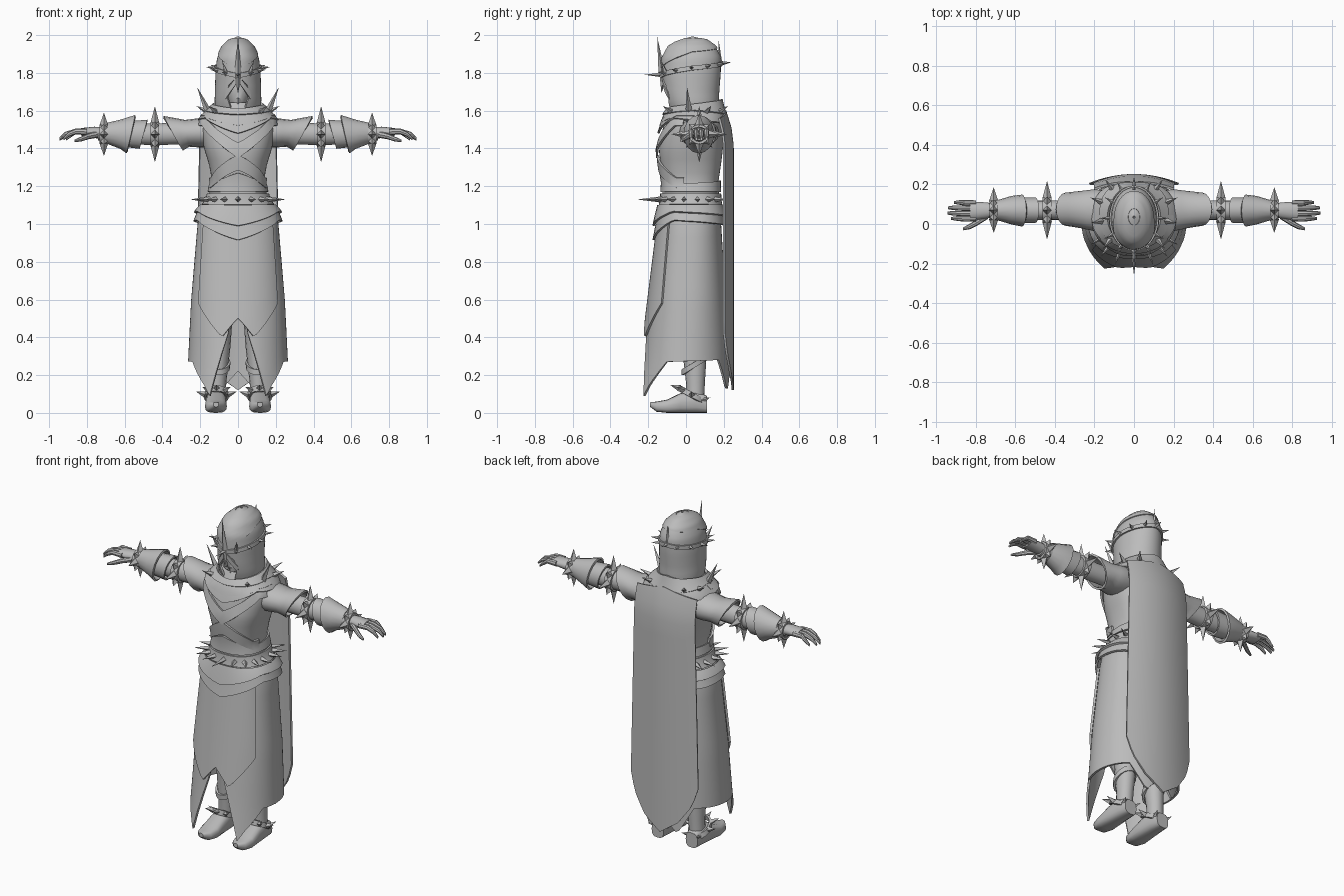
import bpy, bmesh, math
from mathutils import Vector

if "Cube" in bpy.data.objects:
    bpy.data.objects.remove(bpy.data.objects["Cube"])

grey = bpy.data.materials.new("plain grey")
grey.use_nodes = True
grey.diffuse_color = (0.5, 0.5, 0.5, 1)
grey.node_tree.nodes["Principled BSDF"].inputs["Base Color"].default_value = (0.5, 0.5, 0.5, 1)


def interp(table, k):
    """Linear lookup of the row of values at key k."""
    if k <= table[0][0]:
        return table[0][1:]
    for p, q in zip(table, table[1:]):
        if k <= q[0]:
            f = (k - p[0]) / (q[0] - p[0])
            return [a + (b - a) * f for a, b in zip(p[1:], q[1:])]
    return table[-1][1:]


def spow(v, p):
    return math.copysign(abs(v) ** p, v)


def finish(name, bm, t=0, mirror=False, angle=35):
    mesh = bpy.data.meshes.new(name)
    bm.to_mesh(mesh)
    bm.free()
    mesh.materials.append(grey)
    ob = bpy.data.objects.new(name, mesh)
    bpy.context.collection.objects.link(ob)
    bpy.ops.object.select_all(action='DESELECT')
    ob.select_set(True)
    bpy.context.view_layer.objects.active = ob
    if t:
        m = ob.modifiers.new("thickness", 'SOLIDIFY')
        m.thickness, m.offset = t, 0
        bpy.ops.object.modifier_apply(modifier=m.name)
    bpy.ops.object.shade_smooth_by_angle(angle=math.radians(angle))
    if mirror:
        ob.modifiers.new("mirror", 'MIRROR')
    return ob


def sheet(name, f, nu, nv, t=0, cap=False, mirror=False):
    """Grid surface from f(u, v); coincident seams are welded."""
    bm = bmesh.new()
    g = [[bm.verts.new(f(i / nu, j / nv)) for i in range(nu + 1)] for j in range(nv + 1)]
    for j in range(nv):
        for i in range(nu):
            bm.faces.new((g[j][i], g[j][i + 1], g[j + 1][i + 1], g[j + 1][i]))
    bmesh.ops.remove_doubles(bm, verts=bm.verts, dist=1e-5)
    if cap:
        bmesh.ops.holes_fill(bm, edges=[e for e in bm.edges if e.is_boundary])
        bmesh.ops.recalc_face_normals(bm, faces=bm.faces)
    return finish(name, bm, t, mirror)


def wrap(prof, a, z, off=0):
    """Point on an upright form; a is degrees from the front, towards +x."""
    rx, y0, y1, p = interp(prof, z)
    s, c = math.sin(math.radians(a)), math.cos(math.radians(a))
    return Vector(((rx + off) * spow(s, p), (y0 + y1) / 2 - ((y1 - y0) / 2 + off) * spow(c, p), z))


def drape(name, prof, lo, hi, off, a=180, cols=48, rows=3, t=0.012, slit=((0, 0),), flare=0):
    """Cloth over a form; lo and hi give edge heights by angle, slit opens the front by height."""
    def f(u, v):
        base = 360 * u if a == 180 else (2 * u - 1) * a
        folded = min(abs(base), 360 - abs(base))
        zl, zh = interp(lo, folded)[0], interp(hi, folded)[0]
        z = zl + (zh - zl) * v
        s = interp(slit, z)[0]
        return wrap(prof, s + (360 - 2 * s) * u if a == 180 else base, z, off + flare * (1 - v))
    return sheet(name, f, cols, rows, t)


def tube(name, rings, axis='x', n=16, t=0, p=1.0, steps=1, mirror=True):
    """Loft of (along, c1, c2, r1, r2, shear) rings; closed unless t gives it a wall."""
    order = {'x': (0, 1, 2), 'y': (1, 0, 2), 'z': (1, 2, 0)}[axis]
    keyed = [(i, *r) for i, r in enumerate(rings)]

    def f(u, v):
        k, c1, c2, r1, r2, sh = interp(keyed, v * (len(rings) - 1))
        c, s = spow(math.cos(u * math.tau), p), spow(math.sin(u * math.tau), p)
        q = (k + sh * s, c1 + r1 * c, c2 + r2 * s)
        return Vector([q[i] for i in order])
    return sheet(name, f, n, (len(rings) - 1) * steps, t, not t, mirror)


def spikes(name, items, mirror=False):
    """Four-sided spikes from (base, direction, length, radius)."""
    bm = bmesh.new()
    for base, d, length, r in items:
        d = Vector(d).normalized()
        rot = d.to_track_quat('Z', 'Y').to_matrix().to_4x4()
        rot.translation = Vector(base) + d * length / 2
        bmesh.ops.create_cone(bm, cap_ends=True, segments=4, radius1=r, radius2=0, depth=length, matrix=rot)
    return finish(name, bm, 0, mirror, 20)


# Forms: height, half width, front, back, squareness
body = [(0.08, .268, -.262, .228, 1), (0.28, .258, -.225, .222, .95), (0.6, .242, -.185, .205, .9),
        (1.0, .208, -.135, .18, .85), (1.08, .188, -.13, .175, .85), (1.13, .155, -.12, .17, .85),
        (1.22, .13, -.115, .165, .85), (1.32, .148, -.13, .18, .85), (1.4, .174, -.138, .19, .85),
        (1.5, .193, -.118, .19, .85), (1.555, .188, -.105, .19, .85), (1.6, .14, -.085, .18, .9), (1.64, .105, -.065, .17, 1)]
hood = [(1.58, .112, -.075, .165, 1), (1.65, .118, -.1, .17, 1), (1.7, .116, -.11, .17, 1), (1.8, .114, -.12, .178, 1),
        (1.88, .105, -.118, .18, 1), (1.94, .076, -.085, .15, 1), (1.973, .04, -.03, .105, 1), (1.986, .004, .03, .04, 1)]

# Torso and skirt
drape("torso", body, [(0, 1.05)], [(0, 1.64)], 0, rows=16)
drape("skirt", body, [(0, .42), (15, .09), (24, .14), (55, .27), (135, .28), (158, .12), (180, .22)],
      [(0, 1.06)], 0, cols=72, rows=12, slit=[(.1, 20), (.5, 8), (.75, 0)])
drape("front_panel", body, [(0, .5), (17, .4), (52, .58)], [(0, 1.0)], .014, a=52, cols=26, rows=6)

# Hip sash, belt and waist wraps
drape("hip_sash_lower", body, [(0, .915), (65, 1.02), (180, .99)], [(0, 1.03), (65, 1.08), (180, 1.06)], .018, rows=2, flare=.008)
drape("hip_sash_upper", body, [(0, .99), (65, 1.065), (180, 1.04)], [(0, 1.1)], .02, rows=2, flare=.016)
drape("belt", body, [(0, 1.1)], [(0, 1.16)], .008, t=.02, rows=2)
drape("waist_wrap", body, [(0, 1.17)], [(0, 1.27), (60, 1.21), (180, 1.23)], .012, rows=2)
drape("waist_chevron", body, [(0, 1.285), (65, 1.19)], [(0, 1.365), (65, 1.245)], .016, a=80, rows=2)

# Crossed lapels, shoulder mantle and cowl
drape("lapels", body, [(0, 1.35), (60, 1.52)], [(0, 1.43), (60, 1.58)], .014, a=75, rows=2, flare=.006)
drape("neck_scarf", body, [(0, 1.48), (60, 1.57)], [(0, 1.57), (60, 1.62)], .016, a=90, rows=2, flare=.008)
drape("mantle", body, [(0, 1.52), (50, 1.56), (100, 1.545), (180, 1.53)], [(0, 1.6), (60, 1.62), (180, 1.635)], .014, rows=4, flare=.008)
drape("cowl", body, [(0, 1.575), (90, 1.595), (180, 1.575)], [(0, 1.605), (90, 1.63), (180, 1.66)], .014, t=.02, rows=2, flare=.008)

# Hood and head
drape("hood", hood, [(0, 1.6)], [(0, 1.986)], 0, rows=20, cols=40, slit=[(1.6, 16), (1.68, 29), (1.735, 24), (1.785, 0)])
drape("brow_fold", hood, [(0, 1.755), (32, 1.66)], [(0, 1.79), (32, 1.7)], .004, a=32, cols=12, rows=1, t=.014)
drape("hood_cap", hood, [(0, 1.82), (90, 1.91), (180, 1.93)], [(0, 1.98)], .007, rows=8, t=.01)
tube("head", [(1.58, 0, .03, .05, .05, 0), (1.63, 0, 0, .045, .05, 0), (1.66, 0, -.01, .05, .06, 0),
              (1.72, 0, .02, .08, .085, 0), (1.8, 0, .03, .09, .1, 0)], 'z', mirror=False)
spikes("nose_and_beard", [((0, -.045, 1.69), (0, -.4, 1), .08, .02), ((0, -.055, 1.66), (0, -.3, -1), .06, .025)])

# Circlet with spikes
circlet_z = [(0, 1.785), (90, 1.825), (180, 1.85)]
drape("circlet", hood, [(k, z - .012) for k, z in circlet_z], [(k, z + .012) for k, z in circlet_z], .008, t=.014, rows=1)


def radial(prof, a, z, tilt, length, r):
    base = wrap(prof, a, z)
    d = Vector((math.sin(math.radians(a)), -math.cos(math.radians(a)), tilt))
    return base, d, length, r


spikes("circlet_spikes", [radial(hood, a, interp(circlet_z, abs(a))[0], .1, .06, .014) for a in range(-150, 181, 30) if a]
       + [((0, -.12, 1.79), (0, -1, 0), .1, .014), ((0, -.125, 1.78), (0, -.13, 1), .215, .02),
          ((0, -.12, 1.79), (0, -.1, -1), .1, .02), ((0, .18, 1.84), (0, -.05, 1), .13, .014)]
       + [(wrap(hood, a, 1.79, .004), (a / 90, -.4, 1), .09, .014) for a in (-30, 30)])

# Mantle and belt spikes
spikes("mantle_spikes", [radial(body, a, 1.585, 2.2 if abs(a) == 80 else .5, .155 if abs(a) == 80 else .09, .02)
                         for a in (-144, -112, -80, -40, 40, 80, 112, 144)])
spikes("belt_spikes", [radial(body, a, 1.13, 0, .14 if a == 0 else .1, .018) for a in range(-140, 141, 20)])

# Cape with a pointed hem
cape_hem = [(0, .12), (.5, .2), (.85, .31), (1, .42)]


def cape_point(u, v):
    s = 2 * u - 1
    lo, top = interp(cape_hem, abs(s))[0], 1.6 - .04 * abs(s)
    z = lo + (top - lo) * v
    return Vector((s * (.2 + .025 * (1 - v)), .247 - .045 * s * s - max(0, z - 1.4) ** 2, z))


sheet("cape", cape_point, 20, 16, .012)

# Sleeves, arms and bracers
tube("sleeves", [(.12, .065, 1.49, .095, .075, 0), (.2, .07, 1.483, .1, .072, 0), (.27, .073, 1.48, .088, .065, .01),
                 (.345, .075, 1.48, .078, .086, .05)], t=.012, steps=2)
tube("arms", [(.2, .07, 1.48, .05, .055, 0), (.45, .07, 1.475, .05, .058, 0), (.6, .07, 1.475, .045, .05, 0),
              (.74, .07, 1.478, .035, .035, 0)])
tube("inner_cuffs", [(.5, .07, 1.475, .06, .072, -.02), (.6, .07, 1.475, .058, .062, 0)], t=.01)
tube("bracers", [(.565, .068, 1.475, .075, .096, -.022), (.62, .07, 1.475, .066, .072, 0), (.69, .07, 1.48, .045, .05, 0)], t=.012)
for label, x, r, reach in (("upper_arm", .44, .058, .09), ("wrist", .71, .045, .07)):
    tube(label + "_bands", [(x - .022, .07, 1.475, r, r, 0), (x + .022, .07, 1.475, r, r, 0)], t=.014)
    spikes(label + "_spikes", [((x, .07 + r * math.cos(k), 1.475 + r * math.sin(k)), (0, math.cos(k), math.sin(k)),
                                reach * (.45 if i % 2 else 1), .024)
                               for i, k in enumerate(j * math.pi / 4 for j in range(8))], True)

# Hands
tube("palms", [(.7, .07, 1.48, .034, .032, 0), (.76, .068, 1.485, .042, .03, 0), (.83, .066, 1.488, .048, .02, 0)])
for i, (name, tip) in enumerate((("index", .925), ("middle", .945), ("ring", .94), ("little", .91))):
    y = .026 + .027 * i
    tube(name + "_fingers", [(.8, y, 1.488, .013, .017, 0), (.86, y, 1.49, .014, .015, 0),
                             (tip - .03, y + .002, 1.475, .012, .013, 0), (tip, y + .002, 1.45, .007, .008, 0)], n=8)
tube("thumbs", [(.74, .045, 1.475, .02, .018, 0), (.79, .01, 1.465, .016, .016, 0),
                (.83, -.012, 1.45, .014, .013, 0), (.865, -.025, 1.44, .007, .007, 0)], n=8)

# Legs and boots
tube("legs", [(.06, .112, .05, .045, .046, 0), (.16, .108, .05, .046, .05, 0), (.35, .1, .045, .06, .067, 0),
              (.7, .09, .03, .075, .085, 0)], 'z')
tube("leg_straps", [(.24, .104, .045, .056, .062, .04), (.27, .104, .045, .058, .064, .04)], 'z', t=.012)
tube("boots", [(.11, .115, .045, .04, .045, 0), (.05, .115, .06, .05, .06, 0), (-.03, .116, .052, .055, .052, 0),
               (-.1, .117, .035, .058, .035, 0), (-.155, .117, .033, .045, .027, 0), (-.19, .117, .044, .014, .012, 0)], 'y', p=.7)
tube("ankle_bands", [(.08, .115, .03, .06, .068, -.035), (.11, .113, .03, .056, .062, -.035)], 'z', t=.012)
spikes("ankle_spikes", [((.114 + .056 * math.cos(k), .03 + .062 * math.sin(k), .095 - .035 * math.sin(k)),
                         (math.cos(k), math.sin(k), .35), .055, .018)
                        for k in (math.radians(d) for d in (0, 60, 120, 180, 225, 270, 315))], True)
